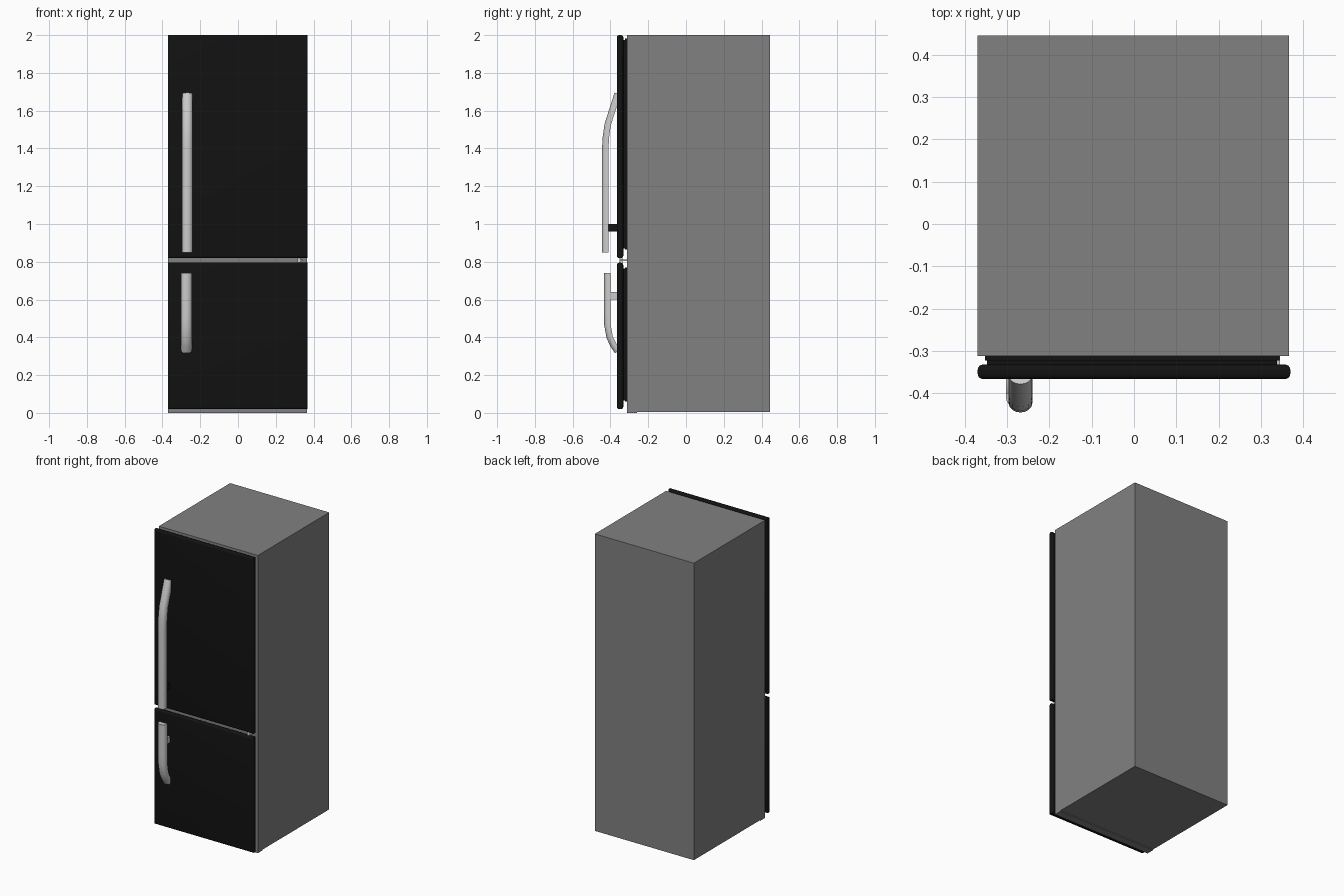
import bpy, bmesh, math
from mathutils import Vector

if "Cube" in bpy.data.objects:
    bpy.data.objects.remove(bpy.data.objects["Cube"])


def material(name, rgb):
    m = bpy.data.materials.new(name)
    m.diffuse_color = (*rgb, 1)
    m.use_nodes = True
    m.node_tree.nodes["Principled BSDF"].inputs["Base Color"].default_value = m.diffuse_color
    return m


BLACK = material("black_enamel", (0.006, 0.006, 0.006))
STEEL = material("brushed_steel", (0.6, 0.6, 0.6))
GREY = material("cabinet_grey", (0.22, 0.22, 0.22))


def finish(name, bm, mat=None, smooth=False):
    bmesh.ops.recalc_face_normals(bm, faces=bm.faces[:])
    me = bpy.data.meshes.new(name)
    bm.to_mesh(me)
    bm.free()
    ob = bpy.data.objects.new(name, me)
    bpy.context.collection.objects.link(ob)
    if mat:
        me.materials.append(mat)
    if smooth:
        bpy.ops.object.select_all(action='DESELECT')
        ob.select_set(True)
        bpy.context.view_layer.objects.active = ob
        bpy.ops.object.shade_smooth_by_angle(angle=math.radians(35))
    return ob


def box(name, x, y, z, mat=None, round_rim=0):
    """Box from (min, max) ranges; round_rim rounds the front and back outlines."""
    bm = bmesh.new()
    bmesh.ops.create_cube(bm, size=1)
    for v in bm.verts:
        v.co = Vector([r[0] if c < 0 else r[1] for c, r in zip(v.co, (x, y, z))])
    if round_rim:
        rim = [e for e in bm.edges if abs(e.verts[0].co.y - e.verts[1].co.y) < 1e-6]
        bmesh.ops.bevel(bm, geom=rim, offset=round_rim, segments=4,
                        profile=0.5, affect='EDGES')
    return finish(name, bm, mat, bool(round_rim))


def handle(name, path, x, width, depth):
    """Sweep a rounded-front bar section along a (y, z) path."""
    # flat back, curved front
    section = [(width / 2, -depth / 2), (-width / 2, -depth / 2)]
    section += [(-width / 2 * math.cos(a), -depth / 6 + depth * 2 / 3 * math.sin(a))
                for a in [math.pi * i / 8 for i in range(9)]]
    pts = [Vector((0, y, z)) for y, z in path]
    bm = bmesh.new()
    rings = []
    for i, p in enumerate(pts):
        t = (pts[min(i + 1, len(pts) - 1)] - pts[max(i - 1, 0)]).normalized()
        n = Vector((0, -t.z, t.y))
        if n.y > 0:
            n = -n
        rings.append([bm.verts.new(p + Vector((x + u, 0, 0)) + n * w) for u, w in section])
    k = len(section)
    for a, b in zip(rings, rings[1:]):
        for j in range(k):
            bm.faces.new((a[j], a[(j + 1) % k], b[(j + 1) % k], b[j]))
    bm.faces.new(rings[0])
    bm.faces.new(rings[-1])
    return finish(name, bm, STEEL, True)


# Cabinet
box("cabinet", (-0.37, 0.366), (-0.312, 0.445), (0.005, 2.0), GREY)
box("base_strip", (-0.37, 0.366), (-0.312, -0.26), (0, 0.012), GREY)

# Doors, each with a stepped liner and seal behind it
for label, z0, z1, s0, s1 in (("upper", 0.82, 2.0, 0.87, 1.975),
                              ("lower", 0.02, 0.795, 0.065, 0.765)):
    box(label + "_door", (-0.369, 0.369), (-0.366, -0.332), (z0, z1), BLACK, 0.012)
    box(label + "_door_liner", (-0.347, 0.338), (-0.335, -0.321), (s0, s1), BLACK)
    box(label + "_door_seal", (-0.352, 0.343), (-0.322, -0.311),
        (s0 - 0.006, s1 + 0.006), BLACK)

# Hinge pin between the doors
box("hinge_bracket", (0.315, 0.345), (-0.352, -0.311), (0.803, 0.812), STEEL)
box("hinge_pin", (0.315, 0.332), (-0.352, -0.335), (0.79, 0.825), STEEL)

# Handles with their stand-off posts
handle("upper_handle", [(-0.362, 1.69), (-0.388, 1.61), (-0.415, 1.525), (-0.424, 1.46),
                        (-0.428, 1.39), (-0.428, 0.85)], -0.268, 0.056, 0.034)
box("upper_handle_post", (-0.284, -0.252), (-0.415, -0.36), (0.96, 1.0), BLACK)
handle("lower_handle", [(-0.362, 0.325), (-0.385, 0.36), (-0.404, 0.40), (-0.416, 0.465),
                        (-0.417, 0.53), (-0.417, 0.74)], -0.273, 0.058, 0.034)
box("lower_handle_post", (-0.285, -0.249), (-0.405, -0.36), (0.60, 0.64), STEEL)
